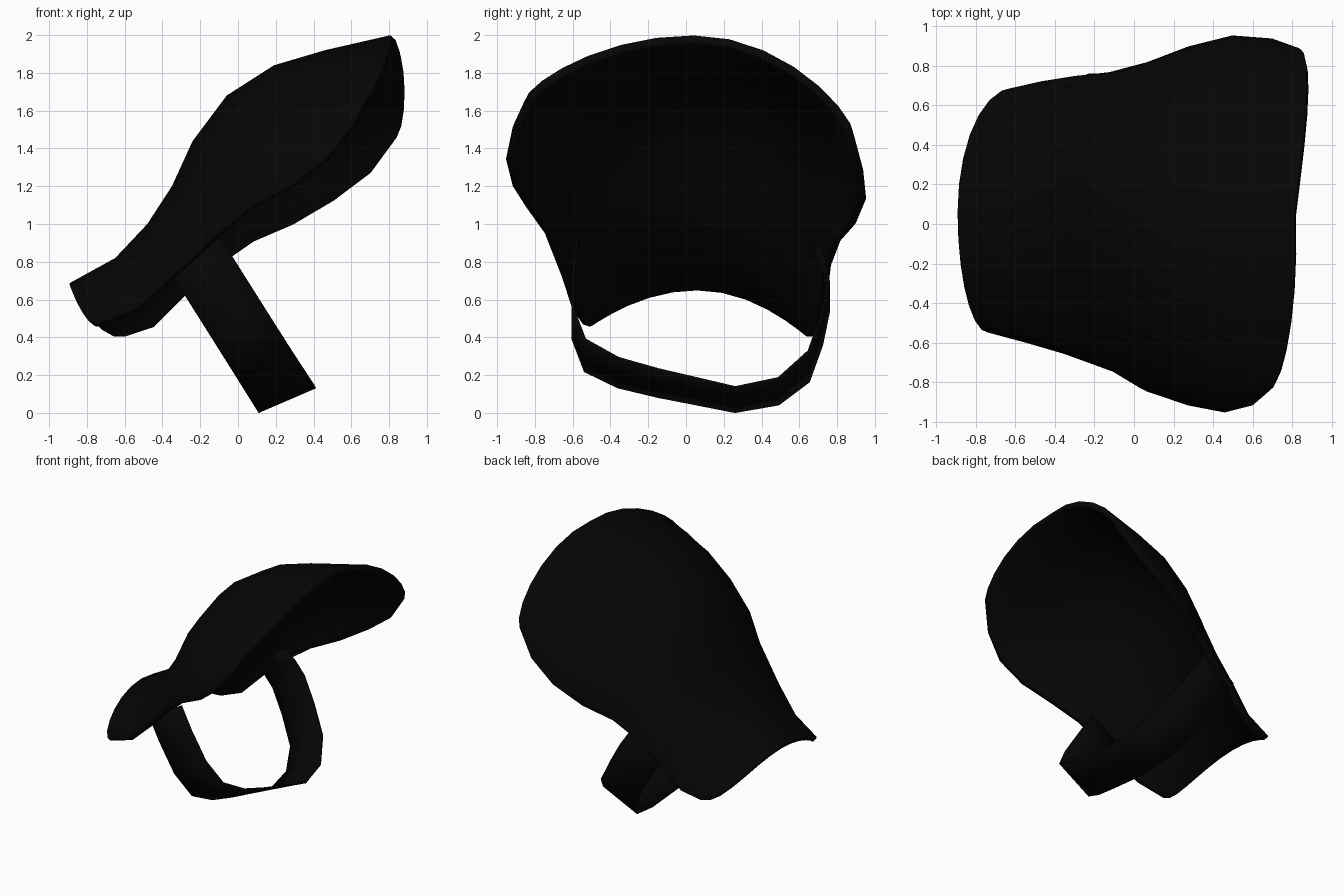
import bpy, math
from mathutils import Vector

if "Cube" in bpy.data.objects:
    bpy.data.objects.remove(bpy.data.objects["Cube"])

black = bpy.data.materials.new("matte black")
black.diffuse_color = (0.0016, 0.0016, 0.0016, 1)
black.use_nodes = True
black.node_tree.nodes["Principled BSDF"].inputs["Base Color"].default_value = black.diffuse_color


def grid_object(name, rows, thickness, offset, bevel=0.0):
    """Skin rows of points into a sheet, then thicken it."""
    n = len(rows[0])
    verts = [p for row in rows for p in row]
    faces = [(r * n + c, (r + 1) * n + c, (r + 1) * n + c + 1, r * n + c + 1)
             for r in range(len(rows) - 1) for c in range(n - 1)]
    mesh = bpy.data.meshes.new(name)
    mesh.from_pydata(verts, [], faces)
    mesh.materials.append(black)
    obj = bpy.data.objects.new(name, mesh)
    bpy.context.collection.objects.link(obj)
    solid = obj.modifiers.new("thickness", 'SOLIDIFY')
    solid.thickness = thickness
    solid.offset = offset
    solid.use_even_offset = True
    if bevel:
        soft = obj.modifiers.new("soft rim", 'BEVEL')
        soft.width = bevel
        soft.segments = 2
        soft.limit_method = 'ANGLE'
        soft.angle_limit = math.radians(50)
    bpy.ops.object.select_all(action='DESELECT')
    obj.select_set(True)
    bpy.context.view_layer.objects.active = obj
    bpy.ops.object.shade_smooth_by_angle(angle=math.radians(60))
    return obj


# Curved shell: near edge, crest and far edge at each station, low end to high end
stations = [
    ((-.74, -.55, .47), (-.895, .06, .685), (-.61, .69, .41)),
    ((-.54, -.605, .55), (-.65, .06, .82), (-.46, .725, .46)),
    ((-.35, -.66, .72), (-.48, .06, 1.00), (-.30, .75, .62)),
    ((-.10, -.75, .95), (-.35, .05, 1.20), (-.12, .77, .78)),
    ((.07, -.85, 1.09), (-.24, .04, 1.44), (.07, .82, .91)),
    ((.28, -.92, 1.20), (-.06, .04, 1.68), (.28, .90, 1.00)),
    ((.46, -.955, 1.34), (.19, .04, 1.84), (.50, .955, 1.13)),
    ((.60, -.92, 1.51), (.46, .04, 1.92), (.70, .94, 1.28)),
    ((.68, -.85, 1.66), (.81, .04, 2.00), (.84, .89, 1.47)),
]
COLS = 14
shell_rows = []
for k, (near, crest, far) in enumerate(stations):
    row = []
    for i in range(COLS + 1):
        a = math.pi * (i / COLS - 0.5)
        edge = near if a < 0 else far
        side = abs(math.sin(a))
        # Flatter than round in the middle, pointed arch at the low end
        flat = 1.0 if k == 0 else 0.75 if k == 1 else 0.55
        drop_x = 0.5 * (1 - math.cos(a)) + 0.5 * side ** 2
        drop_z = (1 - flat) * (1 - math.cos(a)) + flat * side ** 2
        if k == 0:
            drop_x = 1 - math.cos(a)
        p = Vector((crest[0] + (edge[0] - crest[0]) * drop_x,
                    crest[1] + (edge[1] - crest[1]) * side,
                    crest[2] + (edge[2] - crest[2]) * drop_z))
        # The high rim swells forward between the crest and the far corner
        if k == len(stations) - 1:
            p.x += (0.05 if a > 0 else 0.015) * math.sin(2 * abs(a))
        row.append(p)
    shell_rows.append(row)
grid_object("curved_shell", shell_rows, 0.045, -1, 0.015)

# Strap: slanted band looping beneath the shell, given by its lower edge (y, z)
loop = [(-.575, .76), (-.595, .60), (-.60, .39), (-.535, .22), (-.36, .135),
        (-.15, .085), (.03, .05), (.26, .005), (.49, .045), (.65, .165),
        (.72, .36), (.755, .53), (.735, .64), (.69, .73)]
strap_rows = []
for y, z in loop:
    low = Vector((.11 - .63 * z, y, z))
    t = min(z / .2, 1)
    width = Vector((.305 - .03 * t, 0, .13 + .04 * t))
    strap_rows.append([low, low + width / 2, low + width])
grid_object("strap", strap_rows, 0.012, 0)
